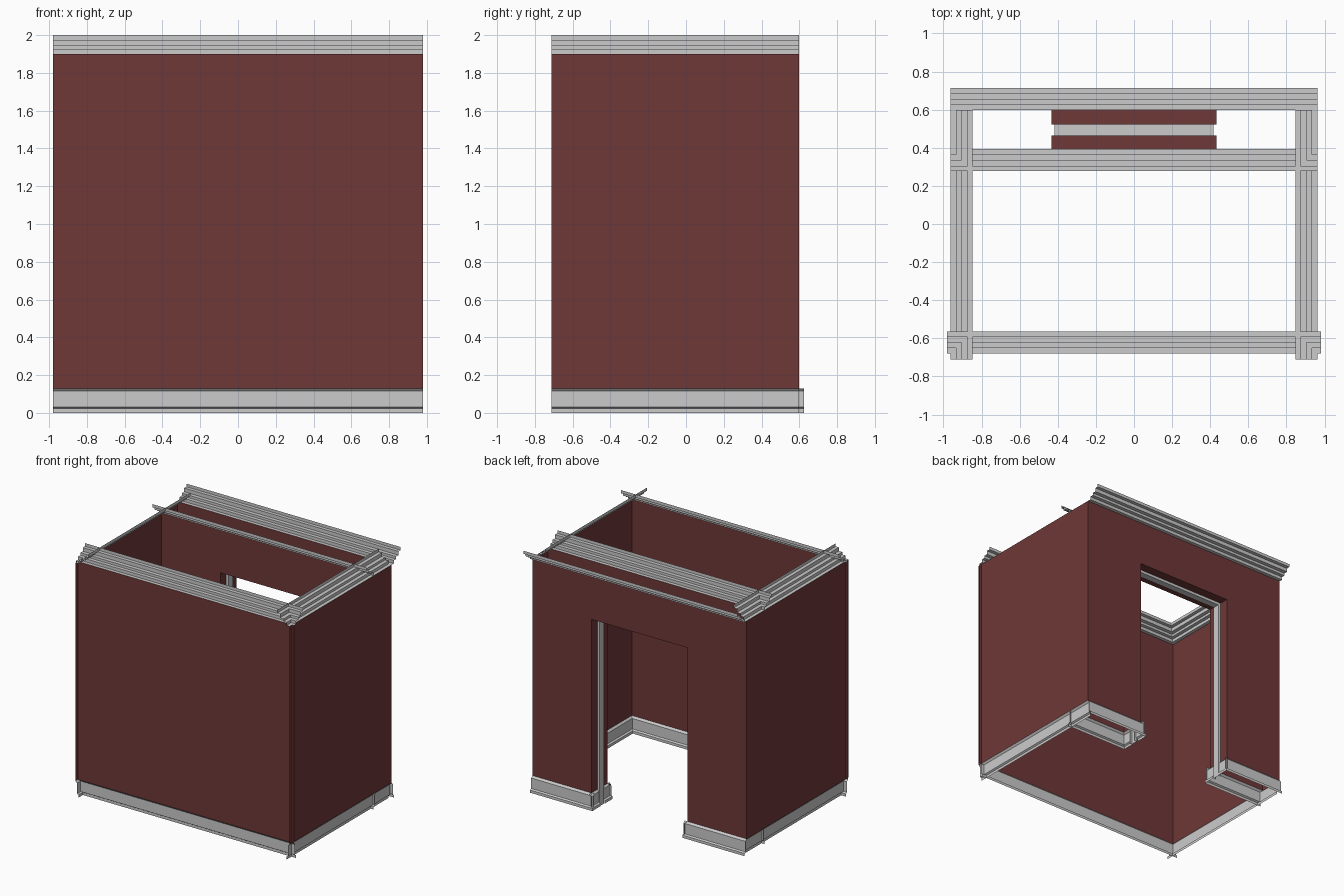
import bpy
from mathutils import Vector as V

if "Cube" in bpy.data.objects:
    bpy.data.objects.remove(bpy.data.objects["Cube"])

red = bpy.data.materials.new("dark_red_paint")
red.diffuse_color = (0.16, 0.04, 0.04, 1)
red.use_nodes = True
red.node_tree.nodes["Principled BSDF"].inputs["Base Color"].default_value = red.diffuse_color

X, Y, Z = V((1, 0, 0)), V((0, 1, 0)), V((0, 0, 1))
SIDE, EX, FRONT, FY = 0.963, 0.98, -0.68, -0.712   # wall planes and overshoots
IN, OUT = 0.393, 0.597                             # two skins of the door wall
S0, S1 = 0.465, 0.522                              # door stop across the jamb
DX, DZ = 0.432, 1.54                               # door half width and height
BASE, TOP = 0.13, 1.9

WALL = [(0, BASE), (0, TOP)]
BOARD = [(0.027, 0), (0.027, 0.022), (0.014, 0.03), (0.014, 0.115), (0, BASE)]
CROWN = [(0, 1.9), (0.028, 1.9), (0.028, 1.925), (0.057, 1.925), (0.057, 1.945),
         (0.088, 1.945), (0.088, 1.975), (0.116, 1.975), (0.116, 2.0)]


def add(name, verts, faces, mat=None):
    me = bpy.data.meshes.new(name)
    me.from_pydata(verts, [], faces)
    ob = bpy.data.objects.new(name, me)
    bpy.context.collection.objects.link(ob)
    if mat:
        me.materials.append(mat)


def sweep(name, profile, a, b, u, v=Z, mat=None):
    """Run an open profile (u, v offsets) straight from a to b, facing u."""
    a, b = V(a), V(b)
    if (b - a).cross(v).dot(u) < 0:
        a, b = b, a
    n = len(profile)
    verts = [p + u * d + v * h for p in (a, b) for d, h in profile]
    add(name, verts, [(i, n + i, n + i + 1, i + 1) for i in range(n - 1)], mat)


# Plain walls with skirting board and stepped crown moulding
runs = [("front", (-EX, FRONT, 0), (EX, FRONT, 0), Y),
        ("left", (-SIDE, FY, 0), (-SIDE, OUT, 0), X),
        ("right", (SIDE, FY, 0), (SIDE, OUT, 0), -X)]
for name, a, b, u in runs:
    sweep(name + "_wall", WALL, a, b, u, mat=red)
    sweep(name + "_skirting", BOARD, a, b, u)
    sweep(name + "_crown", CROWN, a, b, u)

# Two skins of the door wall
for name, y, u in (("inner", IN, -Y), ("outer", OUT, Y)):
    outline = [(-SIDE, BASE), (-DX, BASE), (-DX, DZ), (DX, DZ),
               (DX, BASE), (SIDE, BASE), (SIDE, TOP), (-SIDE, TOP)]
    face = list(range(8)) if y == IN else list(range(7, -1, -1))
    add(name + "_door_wall", [(x, y, z) for x, z in outline], [face], red)
    sweep(name + "_door_crown", CROWN, (-SIDE, y, 0), (SIDE, y, 0), u)
    for s in (-1, 1):
        sweep(name + "_door_skirting", BOARD, (s * SIDE, y, 0), (s * (DX - 0.027), y, 0), u)

# Door reveal: red strips and skirting returns either side of the stop
for y0, y1, b0, b1 in ((IN, S0, IN - 0.027, S0), (S1, OUT, S1, OUT + 0.027)):
    for s in (-1, 1):
        sweep("jamb", [(0, BASE), (0, DZ)], (s * DX, y0, 0), (s * DX, y1, 0), -X * s, mat=red)
        sweep("jamb_skirting", BOARD, (s * DX, b0, 0), (s * DX, b1, 0), -X * s)
    sweep("door_head", [(0, y0), (0, y1)], (-DX, 0, DZ), (DX, 0, DZ), -Z, Y, red)

# Grey door stop round the opening
STOP = [(0, S0), (0.022, S0), (0.022, S1), (0, S1)]
for s in (-1, 1):
    sweep("door_stop_side", STOP, (s * DX, 0, 0), (s * DX, 0, DZ), -X * s, Y)
sweep("door_stop_head", STOP, (-0.418, 0, DZ), (0.418, 0, DZ), -Z, Y)
